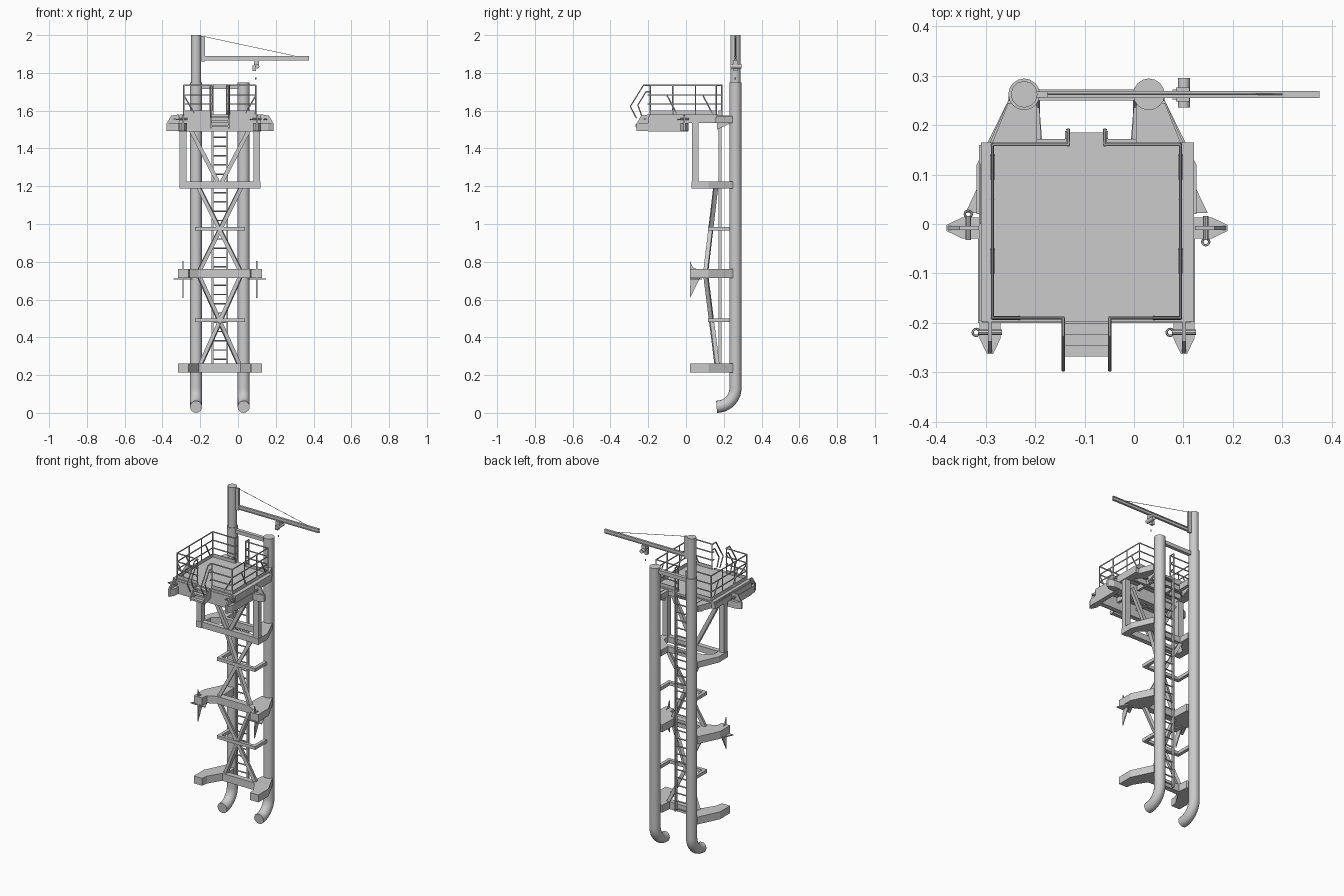
import bpy, bmesh, math
from mathutils import Vector, Matrix

if "Cube" in bpy.data.objects:
    bpy.data.objects.remove(bpy.data.objects["Cube"])

C = -0.096            # x of the tower's symmetry plane
TY = 0.262            # y of the main tubes


def finish(name, bm, smooth=False):
    bmesh.ops.recalc_face_normals(bm, faces=bm.faces)
    me = bpy.data.meshes.new(name)
    bm.to_mesh(me)
    bm.free()
    ob = bpy.data.objects.new(name, me)
    bpy.context.collection.objects.link(ob)
    if smooth:
        bpy.context.view_layer.objects.active = ob
        ob.select_set(True)
        bpy.ops.object.shade_smooth_by_angle(angle=math.radians(35))
        ob.select_set(False)
    return ob


def box(name, x0, x1, y0, y1, z0, z1):
    bm = bmesh.new()
    m = Matrix.Translation(((x0+x1)/2, (y0+y1)/2, (z0+z1)/2)) @ Matrix.Diagonal((x1-x0, y1-y0, z1-z0, 1))
    bmesh.ops.create_cube(bm, size=1, matrix=m)
    return finish(name, bm)


def prism(name, pts, axis, lo, hi):
    """Extrude a 2D outline: axis 'z' takes (x, y), axis 'x' takes (y, z)."""
    bm = bmesh.new()
    v = [bm.verts.new((a, b, lo) if axis == 'z' else (lo, a, b)) for a, b in pts]
    f = bm.faces.new(v)
    r = bmesh.ops.extrude_face_region(bm, geom=[f])
    d = (0, 0, hi-lo) if axis == 'z' else (hi-lo, 0, 0)
    bmesh.ops.translate(bm, vec=d, verts=[g for g in r['geom'] if isinstance(g, bmesh.types.BMVert)])
    return finish(name, bm)


def beam(name, p, q, w, h):
    p, q = Vector(p), Vector(q)
    d = q - p
    bm = bmesh.new()
    m = (Matrix.Translation((p+q)/2) @ d.to_track_quat('Z', 'Y').to_matrix().to_4x4()
         @ Matrix.Diagonal((w, h, d.length, 1)))
    bmesh.ops.create_cube(bm, size=1, matrix=m)
    return finish(name, bm)


def cyl(name, p, q, r, seg=16):
    p, q = Vector(p), Vector(q)
    d = q - p
    bm = bmesh.new()
    bmesh.ops.create_cone(bm, cap_ends=True, segments=seg, radius1=r, radius2=r, depth=d.length,
                          matrix=Matrix.Translation((p+q)/2) @ d.to_track_quat('Z', 'Y').to_matrix().to_4x4())
    return finish(name, bm, True)


def pipes(name, paths, r, res=1):
    cu = bpy.data.curves.new(name, 'CURVE')
    cu.dimensions = '3D'
    cu.bevel_depth, cu.bevel_resolution, cu.use_fill_caps = r, res, True
    for path in paths:
        s = cu.splines.new('POLY')
        s.points.add(len(path)-1)
        for pt, co in zip(s.points, path):
            pt.co = (*co, 1)
    ob = bpy.data.objects.new(name, cu)
    bpy.context.collection.objects.link(ob)
    bpy.context.view_layer.objects.active = ob
    ob.select_set(True)
    bpy.ops.object.convert(target='MESH')
    bpy.ops.object.shade_smooth_by_angle(angle=math.radians(50))
    bpy.context.object.select_set(False)


def mirrored(half):
    """Full outline about the symmetry plane from a half outline of (offset, y)."""
    return [(C+u, y) for u, y in half] + [(C-u, y) for u, y in reversed(half) if u > 0]


# Main fender tubes with forward bend at the foot
for s, side in ((-1, 'left'), (1, 'right')):
    x = C + s*0.126
    bend = [(x, 0.162+0.1*math.cos(a), 0.132-0.1*math.sin(a))
            for a in [math.pi/2*i/10 for i in range(11)]]
    pipes(f'{side}_tube', [[(x, TY, 1.75)] + bend], 0.032, 6)

# Crane post, jib, tie rod, hoist
px = C - 0.126
cyl('crane_post', (px, TY, 1.75), (px, TY, 2.0), 0.027, 12)
box('jib_hinge_plate', px+0.015, px+0.047, TY-0.006, TY+0.006, 1.86, 1.995)
box('jib_top_flange', px+0.047, 0.375, TY-0.007, TY+0.007, 1.884, 1.89)
box('jib_web', px+0.047, 0.375, TY-0.003, TY+0.003, 1.87, 1.886)
box('jib_bottom_flange', px+0.047, 0.375, TY-0.007, TY+0.007, 1.866, 1.871)
pipes('jib_tie_rod', [[(px+0.04, TY, 1.993), (0.3, TY, 1.89)]], 0.0015)
box('hoist_trolley', 0.085, 0.112, TY-0.014, TY+0.014, 1.842, 1.866)
cyl('hoist_drum', (0.101, TY-0.027, 1.835), (0.101, TY+0.033, 1.835), 0.012)
box('hoist_body', 0.078, 0.096, TY-0.01, TY+0.01, 1.81, 1.838)
cyl('hoist_hook', (0.095, TY, 1.766), (0.095, TY, 1.776), 0.004, 8)
box('tube_tie_beam', C-0.126, C+0.126, 0.25, 0.272, 1.715, 1.738)

# Lower and middle support brackets: one plan outline each
for name, z, yf, yb in (('lower', 0.215, 0.14, 0.172), ('middle', 0.715, 0.085, 0.125)):
    half = [(0, yb), (0.09, yb), (0.095, 0.235), (0.158, 0.25), (0.222, 0.12),
            (0.222, 0.02), (0.165, 0.02), (0.16, 0.06), (0.11, yf), (0, yf)]
    prism(f'{name}_bracket', mirrored(half), 'z', z, z+0.046)

# Upper support frame
for s in (-1, 1):
    arm = [(0.1, 0.24), (0.158, 0.25), (0.215, 0.12), (0.215, 0.03), (0.175, 0.03), (0.17, 0.11), (0.1, 0.165)]
    prism('upper_frame_arm', [(C+s*u, y) for u, y in arm], 'z', 1.188, 1.225)
box('upper_frame_front', C-0.19, C+0.19, 0.035, 0.065, 1.188, 1.225)
box('upper_frame_back', C-0.12, C+0.12, 0.148, 0.172, 1.188, 1.225)

for s in (-1, 1):
    # Crossed end plates on the middle bracket
    u = C + s*0.195
    prism('end_plate_vertical', [(0.021, 0.805), (0.036, 0.77), (0.065, 0.758), (0.075, 0.715),
                                 (0.02, 0.607), (0.024, 0.72)], 'x', u-0.003, u+0.003)
    prism('end_plate_flat', [(u-0.05, 0.022), (u+0.05, 0.022), (u+0.02, 0.085), (u-0.02, 0.085)],
          'z', 0.705, 0.711)
    cyl('end_plate_pin', (u-0.02, 0.035, 0.74), (u+0.02, 0.035, 0.74), 0.01, 10)
    # Platform posts and V braces
    box('platform_post', u-0.018, u+0.018, 0.032, 0.066, 1.22, 1.54)
    beam('v_brace', (C+s*0.012, 0.05, 1.225), (C+s*0.155, 0.05, 1.5), 0.022, 0.022)
    # X braces on the two lower bays
    beam('lower_x_brace', (C-s*0.105, 0.165, 0.25), (C+s*0.11, 0.105, 0.725), 0.022, 0.02)
    beam('upper_x_brace', (C-s*0.11, 0.105, 0.75), (C+s*0.115, 0.158, 1.2), 0.022, 0.02)
    # Mid-bay tie frame arms
    for z in (0.49, 0.975):
        box('tie_arm', C+s*0.122-0.01, C+s*0.122+0.01, 0.12, 0.24, z-0.01, z+0.01)
for z in (0.49, 0.975):
    box('tie_front', C-0.132, C+0.132, 0.117, 0.137, z-0.01, z+0.01)

# Access ladder behind the braces
pipes('ladder_rungs', [[(C-0.039, 0.18, 0.235+0.049*i), (C+0.039, 0.18, 0.235+0.049*i)] for i in range(28)], 0.004)
for s in (-1, 1):
    x = C + s*0.039
    box('ladder_rail', x-0.004, x+0.004, 0.172, 0.188, 0.22, 1.6)

# Platform deck, framing and arms to the tubes
box('deck_plate', C-0.213, C+0.217, -0.197, 0.165, 1.565, 1.58)
for s in (-1, 1):
    x = C + s*0.205
    box('deck_side_beam', x-0.012, x+0.012, -0.195, 0.16, 1.535, 1.567)
    box('deck_lower_beam', x-0.014, x+0.014, -0.2, 0.01, 1.49, 1.537)
    outline = [(0.1, 0.24), (0.158, 0.245), (0.19, 0.165), (0.215, 0.12), (0.215, 0.0),
               (0.18, 0.0), (0.17, 0.1), (0.1, 0.165)]
    prism('deck_arm', [(C+s*u, y) for u, y in outline], 'z', 1.535, 1.572)
    prism('tube_gusset', [(0.165, 1.5), (0.165, 1.575), (0.24, 1.575), (0.24, 1.535)],
          'x', C+s*0.126-0.006, C+s*0.126+0.006)
for y in (-0.185, -0.01):
    box('deck_cross_beam', C-0.21, C+0.21, y-0.015, y+0.015, 1.49, 1.567)
for y in (-0.1, 0.08, 0.15):
    box('deck_joist', C-0.2, C+0.2, y-0.008, y+0.008, 1.535, 1.567)
for x in (C-0.07, C+0.07):
    box('deck_stringer', x-0.008, x+0.008, -0.19, 0.16, 1.535, 1.567)


def mooring_horn(x, y, ang):
    """Pointed bracket with rib, pin and shackle, reaching outward along local x."""
    base = Matrix.Translation((x, y, 0)) @ Matrix.Rotation(ang, 4, 'Z')
    parts = [prism('horn_base', [(-0.01, -0.021), (0.035, -0.021), (0.066, -0.006), (0.066, 0.006),
                                 (0.035, 0.021), (-0.01, 0.021)], 'z', 1.492, 1.535)]
    rib = prism('horn_rib', [(0, 1.53), (0.066, 1.53), (0.04, 1.574), (0, 1.58)], 'x', -0.004, 0.004)
    rib.data.transform(Matrix.Rotation(-math.pi/2, 4, 'Z'))
    parts += [rib, cyl('horn_pin', (0.022, -0.024, 1.556), (0.022, 0.024, 1.556), 0.006, 10)]
    ring = bpy.data.meshes.new('tmp')
    bpy.data.meshes.remove(ring)
    bpy.ops.mesh.primitive_torus_add(major_radius=0.007, minor_radius=0.0025, major_segments=12,
                                     minor_segments=6, location=(0, 0, 0))
    t = bpy.context.object
    t.name = 'horn_shackle'
    t.data.transform(Matrix.Translation((0.022, -0.028, 1.553)))
    t.select_set(False)
    for p in parts + [t]:
        p.data.transform(base)


mooring_horn(C-0.195, -0.197, -math.pi/2)
mooring_horn(C+0.197, -0.197, -math.pi/2)
mooring_horn(C-0.217, -0.008, math.pi)
mooring_horn(C+0.219, -0.008, 0)

# Boarding steps and curved handrails at the front
for i in range(3):
    y, z = -0.212-0.022*i, 1.568-0.025*i
    box('boarding_step', C-0.047, C+0.047, y-0.012, y+0.012, z-0.005, z+0.005)
for s in (-1, 1):
    x = C + s*0.047
    prism('step_side', [(-0.19, 1.58), (-0.225, 1.575), (-0.268, 1.525), (-0.262, 1.505), (-0.19, 1.53)],
          'x', x-0.003, x+0.003)

# Guard rails: three levels, open at the front steps and the rear ladder
RX, FY, BY = 0.19, -0.19, 0.16
rails, posts = [], []
for s in (-1, 1):
    for z in (1.635, 1.683, 1.735):
        rails.append([(C+s*u, y, z) for u, y in
                      ((0.047, -0.205), (0.047, FY), (RX, FY), (RX, BY), (0.037, BY), (0.037, 0.192))])
    for u, y in ((0.05, FY), (RX, FY), (RX, -0.07), (RX, 0.05), (RX, BY), (0.037, BY), (0.037, 0.19)):
        posts.append([(C+s*u, y, 1.57), (C+s*u, y, 1.735)])
    # Raking struts in the rail planes
    for y in (-0.1, 0.09):
        posts.append([(C+s*RX, y, 1.68), (C+s*RX, y+0.05, 1.585)])
    posts.append([(C+s*RX, FY, 1.68), (C+s*(RX-0.055), FY, 1.585)])
    x = C + s*0.047
    rails.append([(x, FY, 1.735), (x, -0.225, 1.735), (x, -0.295, 1.622), (x, -0.262, 1.56)])
    rails.append([(x, FY, 1.7), (x, -0.212, 1.7), (x, -0.255, 1.63), (x, -0.235, 1.575)])
    # Kick boards
    box('side_kick_board', C+s*RX-0.002, C+s*RX+0.002, FY, BY, 1.58, 1.6)
    for y, u0 in ((FY, 0.047), (BY, 0.037)):
        a, b = sorted((C+s*u0, C+s*RX))
        box('end_kick_board', a, b, y-0.002, y+0.002, 1.58, 1.6)
pipes('guard_rails', rails, 0.004)
pipes('guard_posts', posts, 0.004)
box('ladder_landing', C-0.04, C+0.04, 0.16, 0.185, 1.567, 1.58)
